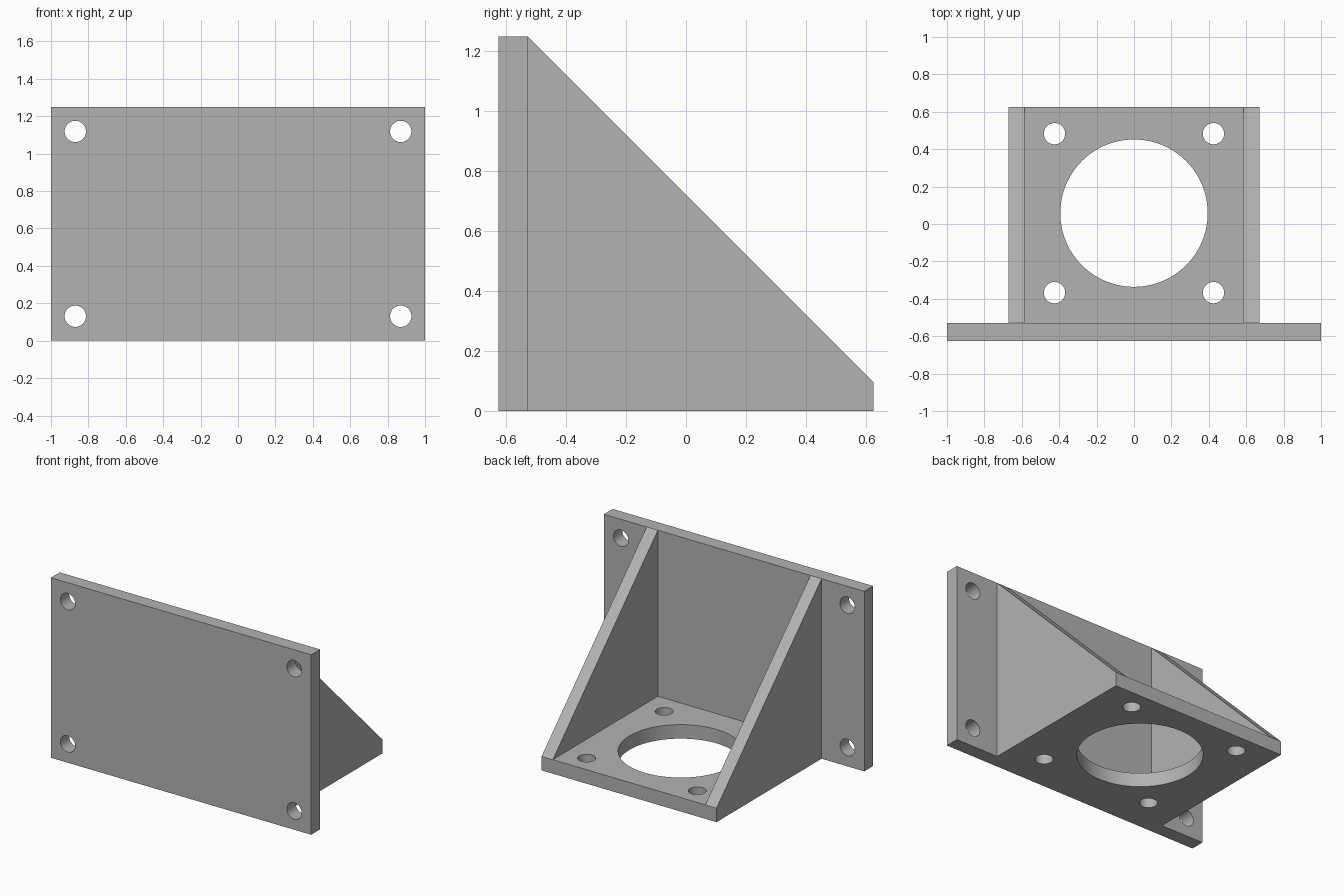
import bpy, bmesh, math
from mathutils import Matrix, Vector

if "Cube" in bpy.data.objects:
    bpy.data.objects.remove(bpy.data.objects["Cube"], do_unlink=True)

# Main dimensions
T = 0.097            # plate and floor thickness
H = 1.25             # overall height
FRONT, BACK = -0.625, 0.625
INNER, OUTER = 0.586, 0.672   # gusset faces, in x
HOLE_R, BORE_R = 0.057, 0.394

grey = bpy.data.materials.new("plain grey")
grey.use_nodes = True
colour = (0.45, 0.45, 0.45, 1)
grey.diffuse_color = colour
grey.node_tree.nodes["Principled BSDF"].inputs["Base Color"].default_value = colour


def make_object(name, bm):
    bmesh.ops.recalc_face_normals(bm, faces=bm.faces)
    mesh = bpy.data.meshes.new(name)
    bm.to_mesh(mesh)
    bm.free()
    mesh.materials.append(grey)
    obj = bpy.data.objects.new(name, mesh)
    bpy.context.collection.objects.link(obj)
    return obj


def side_extrusion(name, profile, x0, x1):
    """Solid from a (y, z) outline swept from x0 to x1."""
    bm = bmesh.new()
    face = bm.faces.new([bm.verts.new((x0, y, z)) for y, z in profile])
    swept = bmesh.ops.extrude_face_region(bm, geom=[face])["geom"]
    verts = [g for g in swept if isinstance(g, bmesh.types.BMVert)]
    bmesh.ops.translate(bm, verts=verts, vec=(x1 - x0, 0, 0))
    return make_object(name, bm)


def drill(name, centre, radius, axis, sides):
    """Cylinder cutter through a plate, along y or z."""
    bm = bmesh.new()
    turn = Matrix.Rotation(math.pi / 2, 4, "X") if axis == "y" else Matrix()
    bmesh.ops.create_cone(bm, cap_ends=True, segments=sides, radius1=radius,
                          radius2=radius, depth=T * 2,
                          matrix=Matrix.Translation(Vector(centre)) @ turn)
    return make_object(name, bm)


def boolean(obj, other, operation):
    mod = obj.modifiers.new(other.name, "BOOLEAN")
    mod.operation, mod.solver, mod.object = operation, "EXACT", other
    other.hide_render = True


# Wall plate, floor and the two triangular gussets, overlapping for a clean weld
inside = FRONT + T / 2
bracket = side_extrusion("mounting_bracket",
                         [(FRONT, 0), (FRONT + T, 0), (FRONT + T, H), (FRONT, H)], -1, 1)
mid = (INNER + OUTER) / 2
floor = side_extrusion("floor", [(inside, 0), (BACK, 0), (BACK, T), (inside, T)], -mid, mid)
gusset_outline = [(inside, 0), (BACK, 0), (BACK, T), (FRONT + T, H), (inside, H)]
gussets = [side_extrusion(side + "_gusset", gusset_outline, s * INNER, s * OUTER)
           for side, s in (("left", 1), ("right", -1))]

# Cutters: corner holes in the wall, motor bore and its four screw holes
bore_y, screw = 0.058, 0.425
cutters = [drill("bore", (0, bore_y, T / 2), BORE_R, "z", 96)]
for sx in (-1, 1):
    for s in (-1, 1):
        cutters.append(drill("wall_hole", (sx * 0.87, FRONT + T / 2, H / 2 + s * 0.494),
                             HOLE_R, "y", 48))
        cutters.append(drill("screw_hole", (sx * screw, bore_y + s * screw, T / 2),
                             HOLE_R, "z", 48))

# Weld, merge flat areas, then drill
for part in [floor] + gussets:
    boolean(bracket, part, "UNION")
flat = bracket.modifiers.new("merge_flat", "DECIMATE")
flat.decimate_type = "DISSOLVE"
flat.angle_limit = math.radians(0.5)
for cutter in cutters:
    boolean(bracket, cutter, "DIFFERENCE")

# Bake the modifiers and remove the helpers
depsgraph = bpy.context.evaluated_depsgraph_get()
bracket.data = bpy.data.meshes.new_from_object(bracket.evaluated_get(depsgraph))
bracket.modifiers.clear()
for helper in [floor] + gussets + cutters:
    bpy.data.objects.remove(helper, do_unlink=True)

# Smooth hole walls, sharp plate edges
bpy.ops.object.select_all(action="DESELECT")
bracket.select_set(True)
bpy.context.view_layer.objects.active = bracket
bpy.ops.object.shade_smooth_by_angle(angle=math.radians(30))
